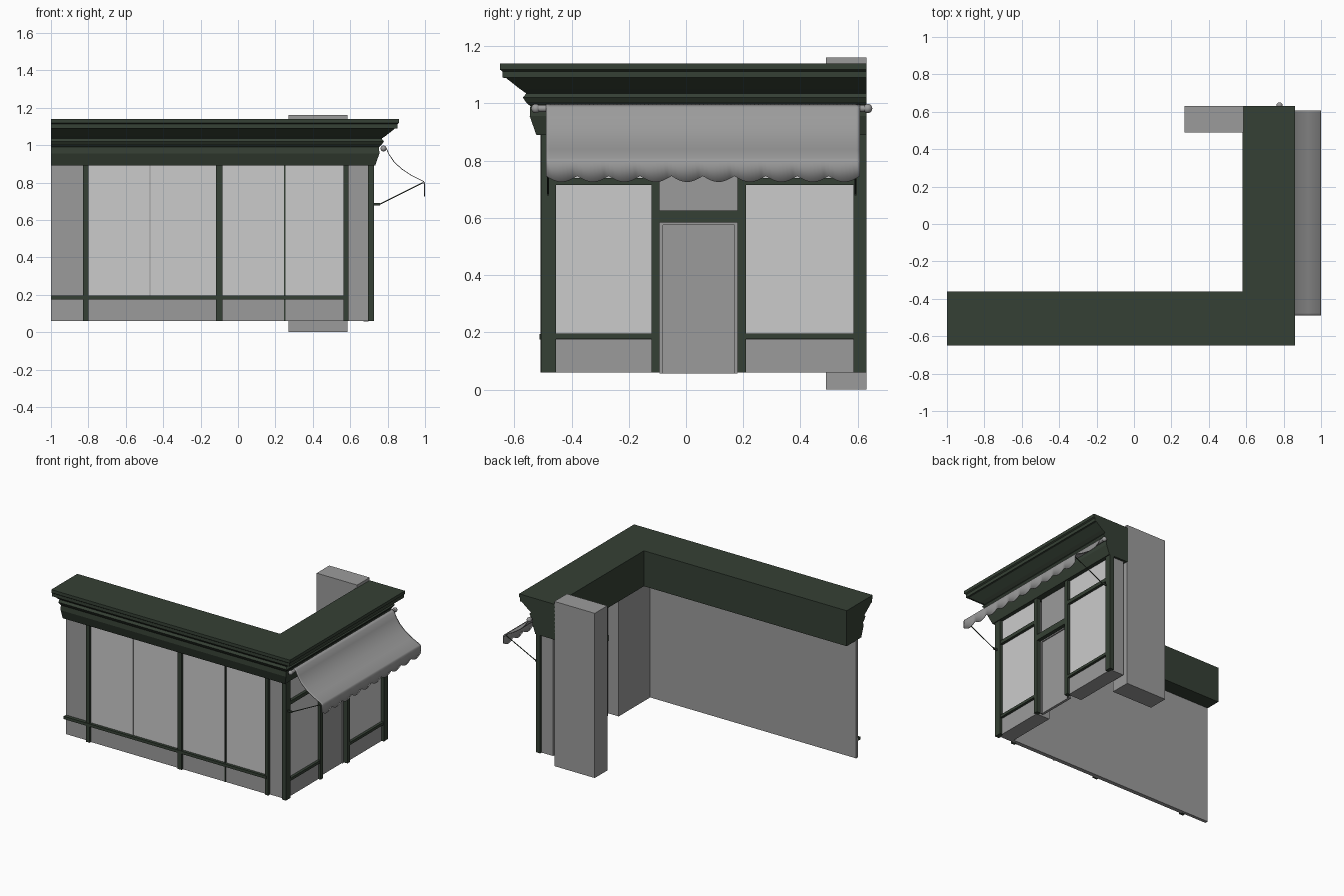
import bpy, bmesh, math
from mathutils import Vector

cube = bpy.data.objects.get("Cube")
if cube:
    bpy.data.objects.remove(cube, do_unlink=True)


def material(name, rgb):
    m = bpy.data.materials.new(name)
    m.use_nodes = True
    m.diffuse_color = (*rgb, 1)
    m.node_tree.nodes["Principled BSDF"].inputs["Base Color"].default_value = (*rgb, 1)
    return m


green = material("dark_green_paint", (0.036, 0.051, 0.035))
grey = material("grey_plaster", (0.33, 0.33, 0.33))
pale = material("pale_glass", (0.6, 0.6, 0.6))


def finish(name, bm, mat, smooth=False):
    bmesh.ops.recalc_face_normals(bm, faces=bm.faces)
    me = bpy.data.meshes.new(name)
    bm.to_mesh(me)
    bm.free()
    me.materials.append(mat)
    ob = bpy.data.objects.new(name, me)
    bpy.context.collection.objects.link(ob)
    if smooth:
        bpy.ops.object.select_all(action='DESELECT')
        ob.select_set(True)
        bpy.context.view_layer.objects.active = ob
        bpy.ops.object.shade_smooth_by_angle(angle=math.radians(35))
    return ob


def box(name, x, y, z, mat):
    bm = bmesh.new()
    bmesh.ops.create_cube(bm, size=1)
    for v in bm.verts:
        v.co = [r[0] + (c + 0.5) * (r[1] - r[0]) for c, r in zip(v.co, (x, y, z))]
    return finish(name, bm, mat)


def rod(name, a, b, radius, mat, sides=10):
    a, b = Vector(a), Vector(b)
    bm = bmesh.new()
    bmesh.ops.create_cone(bm, cap_ends=True, segments=sides, radius1=radius,
                          radius2=radius, depth=(b - a).length)
    turn = (b - a).to_track_quat('Z', 'Y')
    for v in bm.verts:
        v.co = turn @ v.co + (a + b) / 2
    return finish(name, bm, mat, True)


FLOOR, HEAD = 0.06, 0.89
SILL = (0.175, 0.195)

# Cornice: one moulding profile swept round the L-shaped plan
profile = [(0.003, HEAD), (0.026, 0.955), (0.024, 0.99), (0.04, 1.005), (0.05, 1.02),
           (0.038, 1.035), (0.06, 1.05), (0.108, 1.088), (0.122, 1.09), (0.122, 1.112),
           (0.13, 1.118), (0.13, 1.14)]
profile = [(None, HEAD)] + profile + [(None, 1.14)]
bm = bmesh.new()
rows = []
for o, z in profile:
    if o is None:
        plan = [(-1, -0.36), (0.58, -0.36), (0.58, 0.63)]
    else:
        plan = [(-1, -0.52 - o), (0.73 + o, -0.52 - o), (0.73 + o, 0.63)]
    rows.append([bm.verts.new((x, y, z)) for x, y in plan])
for r, s in zip(rows, rows[1:] + rows[:1]):
    for i in range(2):
        bm.faces.new((r[i], r[i + 1], s[i + 1], s[i]))
for end in (0, 2):
    bm.faces.new([r[end] for r in rows])
finish("cornice", bm, green)

# Rear pillar and long front wall
box("rear_pillar", (0.27, 0.585), (0.49, 0.63), (0, 1.16), grey)
box("front_wall", (-1, 0.7), (-0.487, -0.465), (FLOOR, HEAD), grey)

# Front posts, sill rail and panes
for i, (x, w) in enumerate([(-0.815, 0.03), (-0.1, 0.034), (0.578, 0.026)]):
    box(f"front_post_{i}", (x - w / 2, x + w / 2), (-0.508, -0.48), (FLOOR, HEAD), green)
box("front_sill_rail", (-1, 0.578), (-0.512, -0.48), SILL, green)
box("front_base_panel", (-0.8, 0.565), (-0.494, -0.48), (FLOOR, SILL[0]), grey)
panes = [(-0.8, -0.472), (-0.467, -0.117), (-0.083, 0.245), (0.253, 0.565)]
for i, x in enumerate(panes):
    box(f"front_pane_{i}", x, (-0.492, -0.48), (SILL[1], HEAD), pale)
box("front_mullion", (0.245, 0.253), (-0.5, -0.48), (FLOOR, HEAD), green)

# Side wing: two display bays with a recessed doorway between
for side, bay, window in (("left", (-0.465, -0.115), (-0.455, -0.12)),
                          ("right", (0.2, 0.615), (0.21, 0.585))):
    box(f"{side}_bay", (0.605, 0.7), bay, (FLOOR, HEAD), grey)
    box(f"{side}_base_panel", (0.69, 0.71), window, (FLOOR, SILL[0]), grey)
    box(f"{side}_side_pane", (0.69, 0.706), window, (SILL[1], HEAD), pale)
    box(f"{side}_sill_rail", (0.69, 0.725), window, (0.177, 0.196), green)
    box(f"{side}_transom_bar", (0.69, 0.725), window, (0.715, 0.74), green)

side_posts = [("corner", -0.505, -0.455), ("door_left", -0.12, -0.092),
              ("door_right", 0.18, 0.21), ("end", 0.585, 0.63)]
for name, a, b in side_posts:
    box(f"{name}_post", (0.695, 0.727), (a, b), (FLOOR, HEAD), green)

# Door
box("door", (0.672, 0.69), (-0.092, 0.18), (0.056, 0.585), grey)
for name, y, z in (("left", (-0.092, -0.08), (0.056, 0.585)),
                   ("right", (0.17, 0.18), (0.056, 0.585)),
                   ("top", (-0.08, 0.17), (0.575, 0.585))):
    box(f"door_frame_{name}", (0.688, 0.698), y, z, grey)
box("door_lintel", (0.67, 0.725), (-0.092, 0.18), (0.583, 0.625), green)
box("door_transom_panel", (0.672, 0.69), (-0.092, 0.18), (0.625, HEAD), grey)

# Awning: sagging cloth ending in a scalloped valance
Y0, Y1, SCALLOPS, STEPS = -0.49, 0.608, 10, 8
sag = [(0.775, 0.996), (0.792, 0.985), (0.808, 0.95), (0.835, 0.91), (0.875, 0.873),
       (0.93, 0.837), (0.992, 0.806), (0.997, 0.798)]
bm = bmesh.new()
columns = []
for i in range(SCALLOPS * STEPS + 1):
    y = Y0 + (Y1 - Y0) * i / (SCALLOPS * STEPS)
    hem = 0.746 - 0.021 * abs(math.sin(math.pi * i / STEPS))
    columns.append([bm.verts.new((x, y, z)) for x, z in sag + [(0.997, hem)]])
for a, b in zip(columns, columns[1:]):
    for j in range(len(sag)):
        bm.faces.new((a[j], b[j], b[j + 1], a[j + 1]))
cloth = finish("awning_cloth", bm, grey, True)
thick = cloth.modifiers.new("thickness", 'SOLIDIFY')
thick.thickness = 0.004
thick.offset = 0

# Awning roller, end caps, front bar and stays
rod("awning_roller", (0.778, -0.53, 0.982), (0.778, 0.64, 0.982), 0.012, grey, 16)
rod("awning_front_bar", (0.991, Y0, 0.8), (0.991, Y1, 0.8), 0.005, grey)
for side, cap_y, stay_y in (("left", -0.525, -0.482), ("right", 0.635, 0.592)):
    bm = bmesh.new()
    bmesh.ops.create_uvsphere(bm, u_segments=16, v_segments=10, radius=0.016)
    bmesh.ops.translate(bm, verts=bm.verts, vec=(0.778, cap_y, 0.982))
    finish(f"{side}_roller_cap", bm, grey, True)
    rod(f"{side}_stay", (0.755, stay_y, 0.683), (0.991, stay_y, 0.8), 0.003, green, 8)
    box(f"{side}_stay_bracket", (0.72, 0.76), (stay_y - 0.004, stay_y + 0.004),
        (0.678, 0.69), green)
